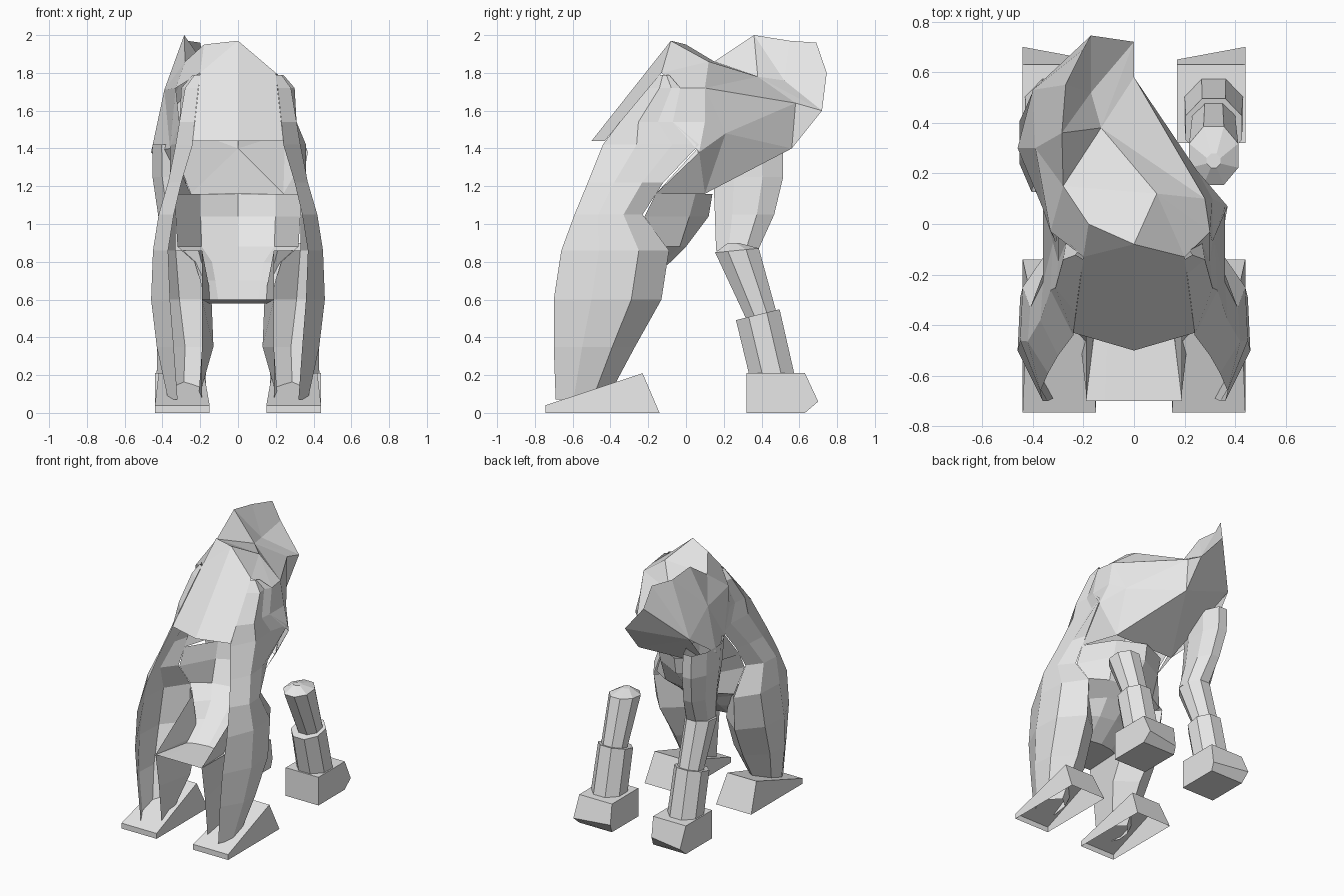
import bpy
import bmesh
from math import cos, sin, pi

cube = bpy.data.objects.get("Cube")
if cube:
    bpy.data.objects.remove(cube, do_unlink=True)

# One plain colour for everything
GREY = (0.8, 0.8, 0.8, 1.0)
grey = bpy.data.materials.new("light grey")
grey.use_nodes = True
grey.diffuse_color = GREY
shader = next(n for n in grey.node_tree.nodes if n.type == "BSDF_PRINCIPLED")
shader.inputs["Base Color"].default_value = GREY


def build(name, verts, faces):
    """Make a flat-shaded object from points and faces."""
    bm = bmesh.new()
    points = [bm.verts.new(v) for v in verts]
    for face in faces:
        bm.faces.new([points[i] for i in face])
    bmesh.ops.recalc_face_normals(bm, faces=bm.faces)
    mesh = bpy.data.meshes.new(name)
    bm.to_mesh(mesh)
    bm.free()
    mesh.materials.append(grey)
    obj = bpy.data.objects.new(name, mesh)
    bpy.context.collection.objects.link(obj)


def loft(name, rows, closed=False, caps=False):
    """Skin a stack of equally long rows of points."""
    n = len(rows[0])
    verts = [p for row in rows for p in row]
    faces = []
    for r in range(len(rows) - 1):
        for i in range(n if closed else n - 1):
            j = (i + 1) % n
            faces.append((r * n + i, r * n + j, (r + 1) * n + j, (r + 1) * n + i))
    if caps:
        faces += [range(n), range(len(verts) - n, len(verts))]
    build(name, verts, faces)


def ring(x, y, z, rx, ry, tilt=0.0, sides=8):
    turns = [2 * pi * (i + 0.5) / sides for i in range(sides)]
    return [(x + rx * cos(a), y + ry * sin(a), z + tilt * ry * sin(a)) for a in turns]


def outer_row(side, z, back, front, x_back, x_out, x_front):
    """Points from the rear edge, round the outside, to the front edge."""
    depth = front - back
    return [(side * x_back, back, z),
            (side * x_out, back + 0.35 * depth, z),
            (side * (x_out - 0.01), back + 0.72 * depth, z),
            (side * x_front, front, z)]


# z, rear y, front y, x at rear, outside, front and inside, rear y of the inside
LEG = [(0.07, -0.69, -0.42, 0.32, 0.37, 0.29, 0.21, -0.63),
       (0.35, -0.70, -0.27, 0.34, 0.43, 0.28, 0.13, -0.66),
       (0.60, -0.70, -0.13, 0.36, 0.46, 0.31, 0.14, -0.70),
       (0.86, -0.66, -0.09, 0.37, 0.45, 0.33, 0.21, -0.30)]
FLANK = [LEG[-1][:-2],
         (1.05, -0.59, -0.23, 0.34, 0.42, 0.33),
         (1.22, -0.52, -0.12, 0.30, 0.37, 0.33),
         (1.42, -0.44, 0.07, 0.24, 0.33, 0.36),
         (1.54, -0.35, -0.07, 0.23, 0.31, 0.31),
         (1.72, -0.20, -0.03, 0.21, 0.28, 0.30),
         (1.79, -0.14, -0.09, 0.20, 0.23, 0.24)]

for side, label in ((1, "left"), (-1, "right")):
    # Open-backed leg and the flank above it
    rows = []
    for *outer, x_in, y_in in LEG:
        z, back, front = outer[:3]
        inner = [(side * x_in, front - 0.25 * (front - back), z), (side * 0.19, y_in, z)]
        rows.append(outer_row(side, *outer) + inner)
    loft(label + "_leg", rows)
    loft(label + "_flank", [outer_row(side, *row) for row in FLANK])

    # Wedge foot, hollow underneath
    def span(y, z, a, b):
        return [(side * a, y, z), (side * b, y, z)]
    toe, sole, heel = (span(y, z, 0.15, 0.44)
                       for y, z in ((-0.745, 0.04), (-0.745, 0), (-0.14, 0)))
    build(label + "_foot", sole + toe + span(-0.23, 0.21, 0.18, 0.42) + heel,
          [(0, 1, 3, 2), (2, 3, 5, 4), (4, 5, 7, 6), (0, 2, 4, 6), (1, 3, 5, 7)])

    # Fist, with a pointed front longer on the outside
    fist = []
    for x, tip in ((0.17, 0.65), (0.44, 0.70)):
        profile = ((0.32, 0), (0.63, 0), (tip, 0.06), (0.63, 0.21), (0.32, 0.21))
        fist.append([(side * x, y, z) for y, z in profile])
    loft(label + "_fist", fist, closed=True, caps=True)

    # Cuff and forearm
    x = side * 0.315
    loft(label + "_cuff", [ring(x, 0.455, 0.20, 0.125, 0.13),
                           ring(x, 0.38, 0.52, 0.12, 0.125, 0.25)],
         closed=True, caps=True)
    loft(label + "_forearm", [ring(x, 0.41, 0.48, 0.09, 0.09),
                              ring(x, 0.27, 0.86, 0.105, 0.125, 0.1),
                              ring(x, 0.25, 0.90, 0.03, 0.03)],
         closed=True, caps=True)

# Upper arm, on the right side only
loft("right_upper_arm", [ring(-0.31, 0.27, 0.86, 0.10, 0.12),
                         ring(-0.34, 0.31, 1.05, 0.09, 0.17),
                         ring(-0.365, 0.33, 1.25, 0.095, 0.20),
                         ring(-0.37, 0.32, 1.42, 0.09, 0.21)], closed=True)

# Belly shell: z, half width, y at the sides, y in the middle
BELLY = [(0.60, 0.19, -0.70, -0.70), (0.58, 0.17, -0.40, -0.35),
         (0.70, 0.20, -0.27, -0.20), (0.80, 0.23, -0.22, -0.08),
         (0.88, 0.32, -0.11, 0.00), (1.04, 0.33, -0.22, 0.12),
         (1.16, 0.33, -0.16, 0.14)]
loft("belly", [[(-w, side_y, z), (-0.6 * w, 0.3 * side_y + 0.7 * mid_y, z), (0, mid_y, z),
                (0.6 * w, 0.3 * side_y + 0.7 * mid_y, z), (w, side_y, z)]
               for z, w, side_y, mid_y in BELLY])

# Back, head, chest and shoulders share named corner points
CORNERS = {
    "hem_r": (-0.24, -0.43, 1.44), "hem": (0, -0.5, 1.44), "hem_l": (0.24, -0.43, 1.44),
    "blade_r": (-0.2, -0.13, 1.8), "hump": (0, -0.08, 1.97), "blade_l": (0.2, -0.13, 1.8),
    "nape": (-0.18, 0, 1.95), "neck_r": (-0.28, 0.15, 1.86), "neck_l": (0.09, 0.12, 1.86),
    "edge_r": (-0.33, -0.03, 1.72), "edge_l": (0.3, -0.03, 1.72),
    "socket_top": (0.28, 0.1, 1.72), "socket_low": (0.31, 0.1, 1.54),
    "socket_back": (0.31, -0.07, 1.54), "armpit": (0.37, 0.07, 1.38),
    "breast": (0.25, 0.21, 1.48), "rib_l": (0.24, 0.1, 1.16), "rib_r": (-0.25, 0.1, 1.16),
    "side_l": (0.33, -0.16, 1.16), "side_r": (-0.33, -0.16, 1.16),
    "crown": (-0.285, 0.36, 2.0), "cheek": (-0.13, 0.38, 1.78), "eye": (-0.17, 0.52, 1.76),
    "temple": (-0.27, 0.55, 1.97), "brow": (-0.2, 0.69, 1.96), "nose": (-0.17, 0.745, 1.8),
    "chin": (0, 0.72, 1.6), "jaw": (0, 0.58, 1.64), "throat": (0, 0.56, 1.4),
    "delt_front": (-0.4, 0.53, 1.55), "delt_top": (-0.39, 0.3, 1.71),
    "delt_low": (-0.46, 0.3, 1.38), "delt_back": (-0.36, 0.06, 1.4),
    "flank_r": (-0.31, -0.07, 1.54),
}
PATCHES = {
    "back": ["hem_r hem hump blade_r", "hem hem_l blade_l hump", "blade_r hump nape",
             "hump neck_l neck_r nape", "blade_r nape neck_r edge_r",
             "hump blade_l neck_l", "blade_l edge_l neck_l"],
    "left_shoulder": ["edge_l socket_top neck_l", "socket_back armpit socket_low",
                      "edge_l socket_back socket_low socket_top",
                      "socket_top socket_low breast", "socket_low armpit breast",
                      "armpit rib_l breast", "armpit side_l rib_l"],
    "head": ["neck_r neck_l cheek", "neck_r cheek crown", "crown cheek eye",
             "crown eye temple", "temple eye nose brow", "neck_l socket_top cheek",
             "cheek socket_top jaw", "cheek jaw chin", "eye cheek chin",
             "eye chin nose"],
    "chest": ["socket_top breast jaw", "breast throat jaw", "jaw throat chin",
              "breast rib_l throat", "rib_l rib_r throat"],
    "right_shoulder": ["crown temple delt_top", "neck_r crown delt_top",
                       "temple brow delt_front", "temple delt_front delt_top",
                       "brow nose delt_front", "nose chin delt_front",
                       "chin throat delt_front", "throat rib_r delt_front",
                       "delt_top delt_front delt_low", "edge_r neck_r delt_top",
                       "edge_r delt_top delt_back", "delt_top delt_low delt_back",
                       "delt_back delt_low rib_r", "edge_r delt_back flank_r",
                       "delt_back rib_r side_r"],
}
for name, patch in PATCHES.items():
    faces = [face.split() for face in patch]
    used = sorted({corner for face in faces for corner in face})
    build(name, [CORNERS[corner] for corner in used],
          [[used.index(corner) for corner in face] for face in faces])
